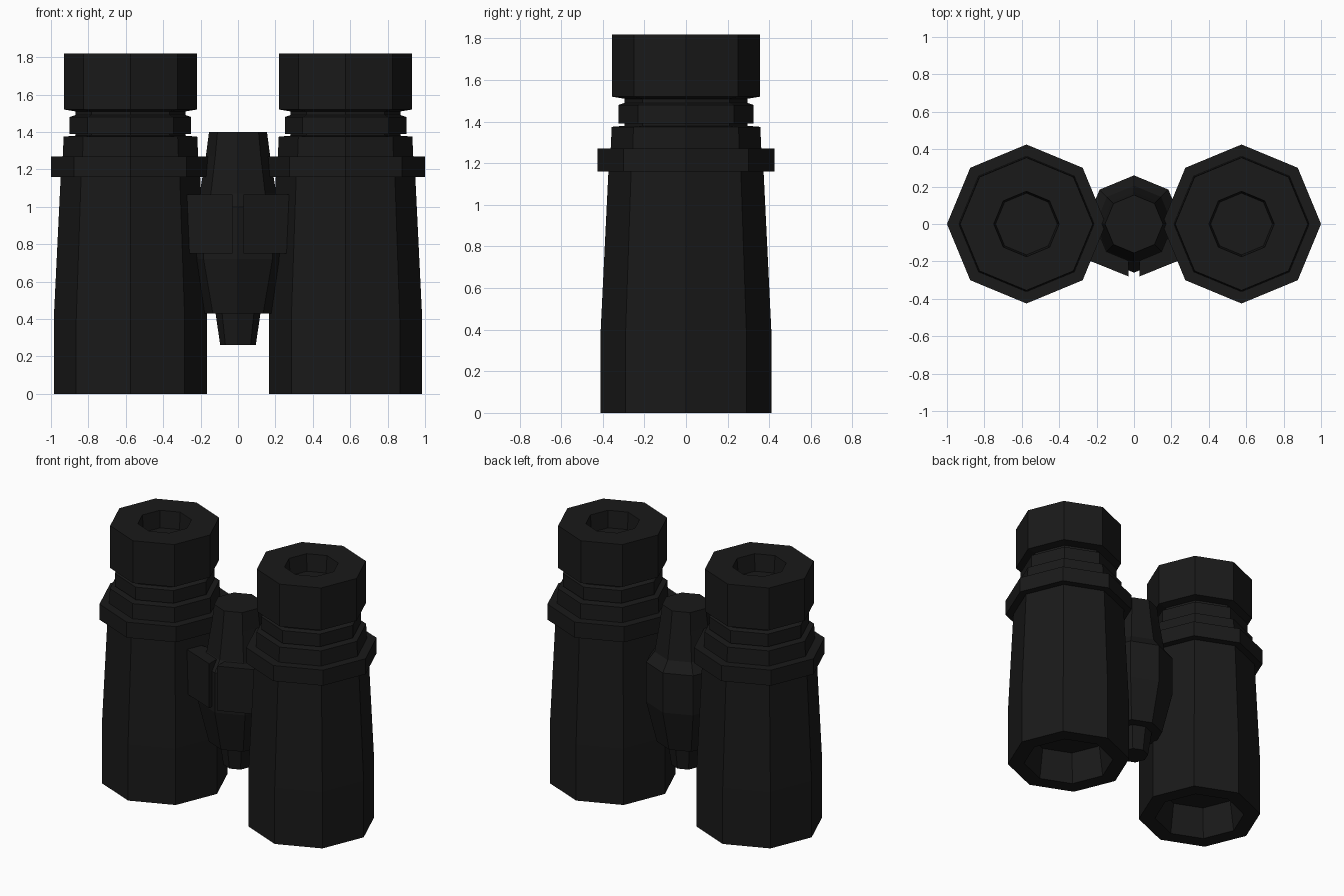
import bpy, bmesh
from math import cos, sin, pi

if "Cube" in bpy.data.objects:
    bpy.data.objects.remove(bpy.data.objects["Cube"])

black = bpy.data.materials.new("black_rubber")
black.diffuse_color = (0.01, 0.01, 0.01, 1)
black.use_nodes = True
black.node_tree.nodes["Principled BSDF"].inputs["Base Color"].default_value = black.diffuse_color


def finish(name, bm):
    bmesh.ops.recalc_face_normals(bm, faces=bm.faces)
    mesh = bpy.data.meshes.new(name)
    bm.to_mesh(mesh)
    bm.free()
    mesh.materials.append(black)
    obj = bpy.data.objects.new(name, mesh)
    bpy.context.collection.objects.link(obj)
    return obj


def lathe(name, profile, x=0, sides=8):
    """Closed flat-sided solid from (radius, z) rings, capped at both ends."""
    bm = bmesh.new()
    rings = [[bm.verts.new((x + r * cos(2 * pi * i / sides),
                            r * sin(2 * pi * i / sides), z))
              for i in range(sides)] for r, z in profile]
    for a, b in zip(rings, rings[1:]):
        for i in range(sides):
            j = (i + 1) % sides
            bm.faces.new((a[i], a[j], b[j], b[i]))
    bm.faces.new(rings[0])
    bm.faces.new(rings[-1])
    return finish(name, bm)


def prism(name, outline, z0, z1):
    bm = bmesh.new()
    face = bm.faces.new([bm.verts.new((x, y, z0)) for x, y in outline])
    top = bmesh.ops.extrude_face_region(bm, geom=[face])["geom"]
    bmesh.ops.translate(bm, vec=(0, 0, z1 - z0),
                        verts=[v for v in top if isinstance(v, bmesh.types.BMVert)])
    return finish(name, bm)


# Barrel from the recessed front lens, up the outside, to the recessed eyepiece
barrel = [(0.27, 0.22), (0.30, 0), (0.41, 0), (0.41, 0.40), (0.373, 1.16),
          (0.425, 1.16), (0.425, 1.27), (0.362, 1.27), (0.357, 1.375),
          (0.295, 1.38), (0.295, 1.39), (0.325, 1.39), (0.325, 1.48),
          (0.295, 1.49), (0.295, 1.51), (0.355, 1.52), (0.355, 1.82),
          (0.175, 1.82), (0.165, 1.70)]

# Plates joining the front of the hinge to the barrels
plate = [(0.03, -0.28), (0.29, -0.175), (0.29, -0.08), (0.03, -0.08)]

for side, s in (("left", -1), ("right", 1)):
    lathe(side + "_barrel", barrel, s * 0.575)
    prism(side + "_hinge_plate", [(s * x, y) for x, y in plate], 0.75, 1.065)

# Central hinge body with its lower knob
lathe("hinge_body", [(0.095, 0.26), (0.12, 0.43), (0.19, 0.43), (0.26, 0.72),
                     (0.26, 1.0), (0.205, 1.07), (0.172, 1.27), (0.155, 1.40)])
